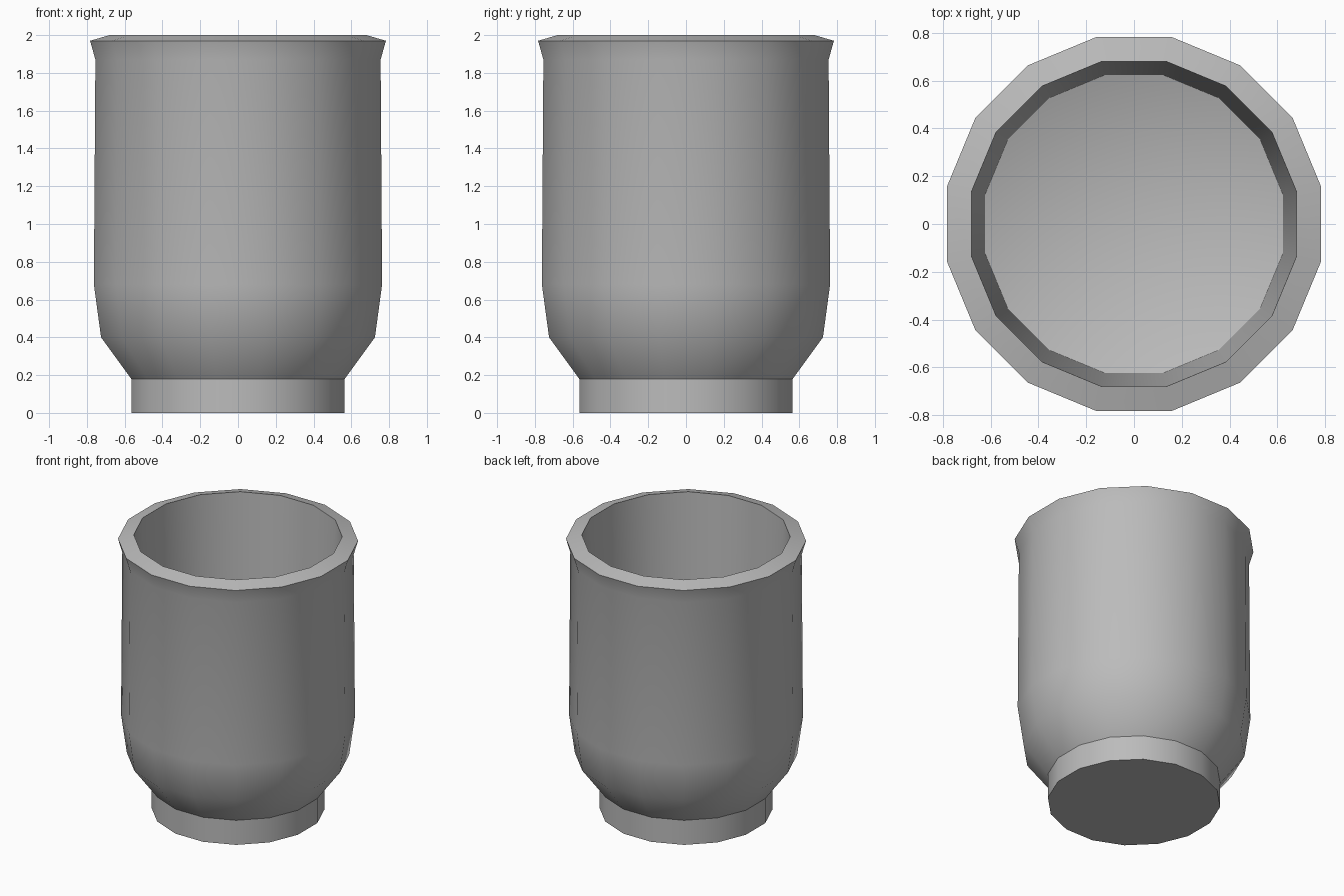
import bpy, bmesh, math

cube = bpy.data.objects.get("Cube")
if cube:
    bpy.data.objects.remove(cube, do_unlink=True)

SIDES = 16
STEP = 2 * math.pi / SIDES

grey = bpy.data.materials.new("ceramic_grey")
grey.use_nodes = True
colour = (0.5, 0.5, 0.5, 1)
grey.diffuse_color = colour
grey.node_tree.nodes["Principled BSDF"].inputs["Base Color"].default_value = colour


def lathe(name, profile):
    """Spin (flat-to-centre distance, height) points; zero distance closes to a point."""
    bm = bmesh.new()
    rings = []
    for dist, z in profile:
        r = dist / math.cos(STEP / 2)
        if r == 0:
            rings.append([bm.verts.new((0, 0, z))] * SIDES)
        else:
            rings.append([bm.verts.new((r * math.cos((i + 0.5) * STEP),
                                        r * math.sin((i + 0.5) * STEP), z))
                          for i in range(SIDES)])
    for low, high in zip(rings, rings[1:]):
        for i in range(SIDES):
            j = (i + 1) % SIDES
            corners = dict.fromkeys((low[i], low[j], high[j], high[i]))
            bm.faces.new(list(corners))
    bmesh.ops.recalc_face_normals(bm, faces=bm.faces)
    mesh = bpy.data.meshes.new(name)
    bm.to_mesh(mesh)
    bm.free()
    mesh.materials.append(grey)
    obj = bpy.data.objects.new(name, mesh)
    bpy.context.collection.objects.link(obj)
    bpy.ops.object.select_all(action='DESELECT')
    obj.select_set(True)
    bpy.context.view_layer.objects.active = obj
    bpy.ops.object.shade_smooth_by_angle(angle=math.radians(32))
    return obj


# One continuous shell: flat foot, rounded body, flared rim, hollow inside
lathe("cup", [
    (0, 0), (0.565, 0), (0.565, 0.18),                  # foot
    (0.725, 0.40), (0.763, 0.68), (0.755, 1.87),        # body
    (0.783, 1.97), (0.68, 2.0),                         # rim
    (0.623, 0.42), (0, 0.2),                            # inner wall and floor
])
